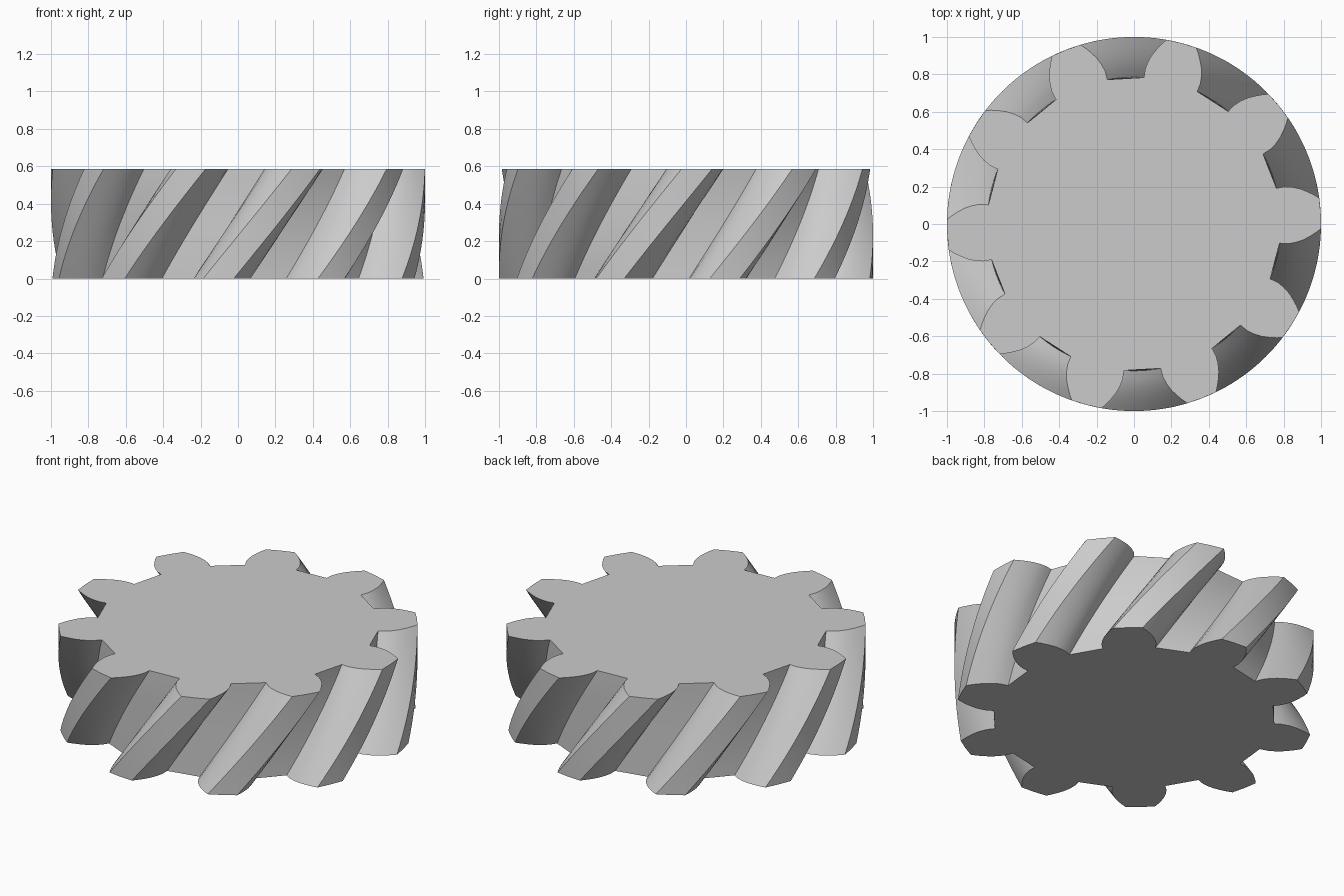
import bpy, bmesh
from math import radians, cos, sin

if "Cube" in bpy.data.objects:
    bpy.data.objects.remove(bpy.data.objects["Cube"])

TEETH, HEIGHT, STEPS = 10, 0.585, 14
TWIST = radians(27.3)          # total helix rotation, bottom to top
PHASE = radians(3.3)           # tooth centre angle on the top face

# Half tooth, root to tip: (radius, half angle in degrees)
flank = [(0.785, 10.8), (0.83, 10.6), (0.87, 9.8), (0.91, 8.6),
         (0.945, 7.2), (0.975, 5.9), (1.0, 4.7)]
tooth = [(r, -a) for r, a in flank] + [(1.0, 0)] + [(r, a) for r, a in reversed(flank)]
outline = [(r, radians(a + 360 / TEETH * i)) for i in range(TEETH) for r, a in tooth]

# Helical gear body: twisted rings of the tooth outline with flat caps
bm = bmesh.new()
rings = []
for s in range(STEPS + 1):
    t = s / STEPS
    turn = PHASE - TWIST * (1 - t)
    rings.append([bm.verts.new((r * cos(a + turn), r * sin(a + turn), HEIGHT * t))
                  for r, a in outline])
n = len(outline)
for low, high in zip(rings, rings[1:]):
    for i in range(n):
        j = (i + 1) % n
        bm.faces.new((low[i], low[j], high[j], high[i]))
bm.faces.new(rings[-1])
bm.faces.new(rings[0][::-1])

mesh = bpy.data.meshes.new("helical_gear")
bm.to_mesh(mesh)
bm.free()
gear = bpy.data.objects.new("helical_gear", mesh)
bpy.context.collection.objects.link(gear)
bpy.context.view_layer.objects.active = gear
gear.select_set(True)
bpy.ops.object.shade_smooth_by_angle(angle=radians(25))
